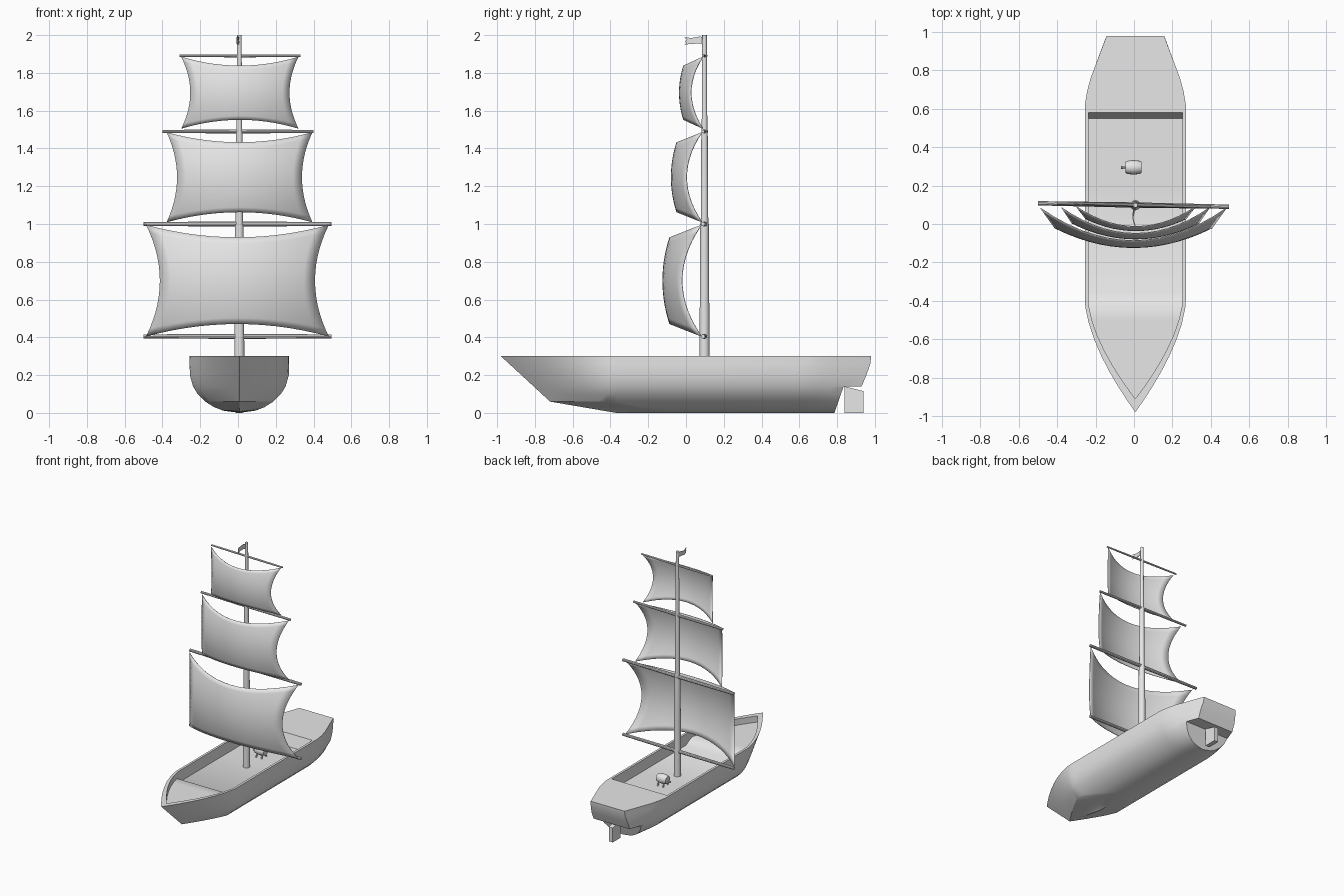
import bpy, bmesh, math
from mathutils import Vector

cube = bpy.data.objects.get("Cube")
if cube:
    bpy.data.objects.remove(cube, do_unlink=True)

grey = bpy.data.materials.new("plain_grey")
grey.use_nodes = True
grey.diffuse_color = (0.8, 0.8, 0.8, 1)
grey.node_tree.nodes["Principled BSDF"].inputs["Base Color"].default_value = grey.diffuse_color

CX, MAST_Y = 0.007, 0.098      # centreline and mast position
DECK, FOREDECK, RAIL = 0.21, 0.25, 0.30
HALF = 0.263                   # hull half width


def interp(v, table):
    """Piecewise linear lookup in (key, value) pairs with rising keys."""
    if v <= table[0][0]:
        return table[0][1]
    for (a, p), (b, q) in zip(table, table[1:]):
        if v <= b:
            return p + (q - p) * (v - a) / (b - a)
    return table[-1][1]


def finish(name, bm, smooth=True, angle=35):
    bmesh.ops.remove_doubles(bm, verts=bm.verts, dist=0.0005)
    bmesh.ops.recalc_face_normals(bm, faces=bm.faces)
    mesh = bpy.data.meshes.new(name)
    bm.to_mesh(mesh)
    bm.free()
    obj = bpy.data.objects.new(name, mesh)
    bpy.context.collection.objects.link(obj)
    mesh.materials.append(grey)
    if smooth:
        bpy.ops.object.select_all(action="DESELECT")
        obj.select_set(True)
        bpy.context.view_layer.objects.active = obj
        bpy.ops.object.shade_smooth_by_angle(angle=math.radians(angle))
    return obj


def rod(name, start, end, profile, sides=12):
    """Turned part: profile is (fraction along axis, radius) pairs."""
    start, end = Vector(start), Vector(end)
    turn = (end - start).to_track_quat("Z", "Y")
    bm = bmesh.new()
    rings = []
    for f, r in profile:
        rings.append([bm.verts.new(start.lerp(end, f) + turn @ Vector(
            (r * math.cos(k * math.tau / sides), r * math.sin(k * math.tau / sides), 0)))
            for k in range(sides)])
    for a, b in zip(rings, rings[1:]):
        for k in range(sides):
            n = (k + 1) % sides
            bm.faces.new((a[k], a[n], b[n], b[k]))
    bm.faces.new(rings[0])
    bm.faces.new(rings[-1])
    return finish(name, bm)


def prism(name, outline, thickness, bend=lambda y: 0):
    """Plate in the y-z plane, extruded along x."""
    bm = bmesh.new()
    sides = [[bm.verts.new((CX + s * thickness / 2 + bend(y), y, z)) for y, z in outline]
             for s in (-1, 1)]
    n = len(outline)
    for s in sides:
        bm.faces.new(s)
    for i in range(n):
        j = (i + 1) % n
        bm.faces.new((sides[0][i], sides[0][j], sides[1][j], sides[1][i]))
    return finish(name, bm, smooth=False)


# Hull: waterlines stacked from keel to rail
STEM = [(0, -0.37), (0.06, -0.72), (RAIL, -0.98)]
LEVELS = [(0, 0.785), (0.012, 0.79), (0.03, 0.796), (0.06, 0.807), (0.1, 0.82),
          (0.14, 0.835), (0.14, 0.93), (0.2, 0.955), (0.26, 0.976), (RAIL, 0.98)]
BOW = (0, 0.08, 0.2, 0.35, 0.5, 0.65, 0.8, 0.94)


def half_waterline(z, stern):
    stem = interp(z, STEM)
    start = max(-0.4, stem + 0.3)
    width = HALF * math.sqrt(max(0, 1 - max(0, 1 - z / 0.22) ** 2))
    power = interp(z, [(0.05, 1.2), (0.2, 1.35), (RAIL, 1.6)])
    pts = [(width * (1 - (1 - u) ** power), stem + (start - stem) * u) for u in BOW]
    pts += [(width, start), (width, start + 0.04), (width, 0.2)]
    for y in (0.62, 0.69, 0.76, stern):
        pts.append((width * (1 - 0.43 * ((y - 0.62) / 0.36) ** 1.4), y))
    return pts


def deck_height(y):
    return interp(y, [(-0.43, FOREDECK), (-0.36, DECK)])


def full_ring(bm, half, height):
    pts = half + [(-x, y) for x, y in reversed(half[1:])]
    return [bm.verts.new((CX + x, y, height(y))) for x, y in pts]


bm = bmesh.new()
rings = [full_ring(bm, half_waterline(z, s), lambda y, z=z: z) for z, s in LEVELS]
rail = half_waterline(*LEVELS[-1])
# Rail inset, poop deck and well of the main deck
inner = [(x * 0.93, -0.4 + (y + 0.4) * 0.88 if y < -0.4 else y) for x, y in rail]
for limit, height in ((0.58, lambda y: RAIL), (0.55, deck_height)):
    half = [(HALF * 0.93 if y > limit else x, min(y, limit)) for x, y in inner]
    rings.append(full_ring(bm, half, height))
count = len(rings[0])
for a, b in zip(rings, rings[1:]):
    for i in range(count):
        j = (i + 1) % count
        bm.faces.new((a[i], a[j], b[j], b[i]))
# Deck planking across the well
floor = rings[-1]
for i in range(len(rail) - 1):
    quad = [floor[i], floor[i + 1], floor[count - i - 1]]
    if i:
        quad.append(floor[count - i])
    bm.faces.new(quad)
bmesh.ops.dissolve_degenerate(bm, dist=0.0005, edges=bm.edges)
finish("hull", bm, angle=30)

# Rudder
prism("rudder", [(0.84, 0), (0.94, 0), (0.94, 0.115), (0.84, 0.14)], 0.035)

# Mast in three stepped lengths
for name, low, high, r0, r1 in (("lower_mast", DECK - 0.01, 1.0, 0.027, 0.023),
                                ("middle_mast", 1.0, 1.49, 0.02, 0.017),
                                ("upper_mast", 1.49, 2.0, 0.015, 0.012)):
    rod(name, (CX, MAST_Y, low), (CX, MAST_Y, high), [(0, r0), (1, r1)], 16)

# Yards, turned very slightly about the mast
for name, z, length, r, x in (("lowest_yard", 0.405, 0.497, 0.014, -0.003),
                              ("lower_yard", 1.0, 0.497, 0.014, -0.003),
                              ("middle_yard", 1.49, 0.4, 0.011, 0.0),
                              ("top_yard", 1.89, 0.32, 0.008, 0.01)):
    rod(name, (x - length, 0.108, z), (x + length, 0.09, z),
        [(0, r * 0.8), (0.5, r), (1, r * 0.8)], 10)


def sail(name, x0, low, high, half, waist, hollow, y0, belly, n=14):
    """Square sail with hollow edges, bellied forward."""
    bm = bmesh.new()
    mid, tall = (low + high) / 2, (high - low) / 2
    grid = []
    for i in range(n + 1):
        t = 2 * i / n - 1
        row = []
        for j in range(n + 1):
            s = 2 * j / n - 1
            p, q = 1 - s * s, 1 - t * t
            row.append(bm.verts.new((
                x0 + s * (half - waist * q),
                y0 - belly * (0.82 * p + 0.5 * q - 0.32 * p * q),
                mid + t * (tall - hollow * p))))
        grid.append(row)
    for a, b in zip(grid, grid[1:]):
        for j in range(n):
            bm.faces.new((a[j], a[j + 1], b[j + 1], b[j]))
    obj = finish(name, bm)
    thick = obj.modifiers.new("cloth", "SOLIDIFY")
    thick.thickness = 0.004
    thick.offset = 0


sail("main_sail", -0.003, 0.405, 0.995, 0.483, 0.073, 0.066, 0.082, 0.205)
sail("middle_sail", 0.008, 1.01, 1.485, 0.385, 0.055, 0.053, 0.085, 0.163)
sail("top_sail", 0.01, 1.505, 1.885, 0.31, 0.048, 0.047, 0.09, 0.125)

# Swallow-tailed pennant
prism("pennant", [(0.1, 1.99), (0.07, 1.992), (0.03, 1.985), (-0.01, 1.988), (0.005, 1.975),
                  (-0.008, 1.966), (0.005, 1.958), (-0.01, 1.95), (0.03, 1.953),
                  (0.07, 1.956), (0.1, 1.952)],
      0.005, lambda y: -0.014 * math.sin((0.1 - y) * 28))

# Cask with tap, lying on a stand
CASK_Y, CASK_Z = 0.295, 0.262
rod("cask", (-0.045, CASK_Y, CASK_Z), (0.04, CASK_Y, CASK_Z),
    [(0, 0.029), (0.2, 0.035), (0.5, 0.038), (0.8, 0.035), (1, 0.029)], 16)
rod("cask_tap", (-0.068, CASK_Y, CASK_Z - 0.012), (-0.04, CASK_Y, CASK_Z - 0.012),
    [(0, 0.008), (0.4, 0.008), (0.4, 0.005), (1, 0.005)], 8)
for end, x in (("front", -0.025), ("back", 0.022)):
    for side, s in (("left", 1), ("right", -1)):
        rod(f"cask_leg_{end}_{side}", (x, CASK_Y + s * 0.03, DECK - 0.002),
            (x, CASK_Y + s * 0.018, CASK_Z - 0.025), [(0, 0.006), (1, 0.006)], 6)
